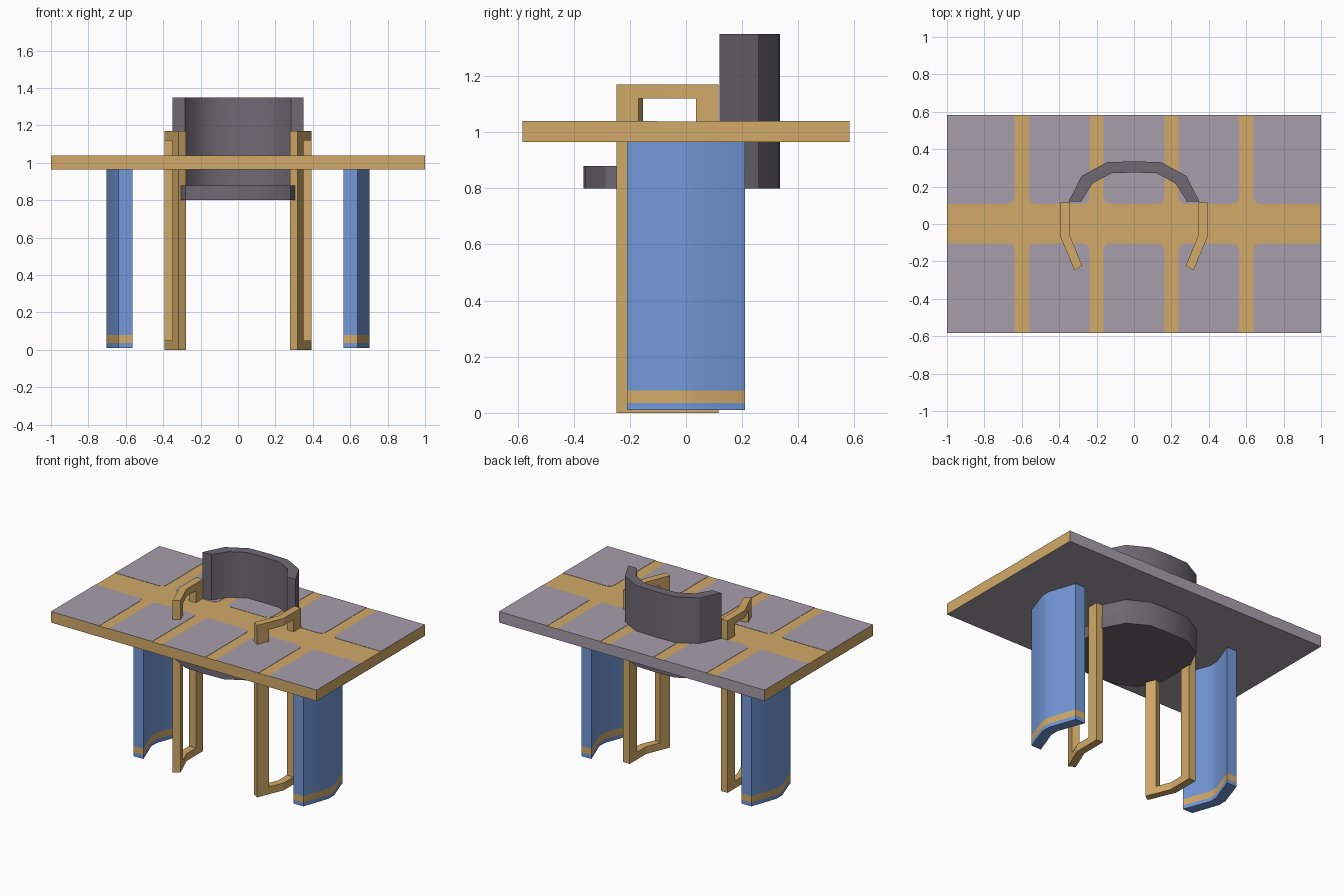
import bpy, bmesh, math

if "Cube" in bpy.data.objects:
    bpy.data.objects.remove(bpy.data.objects["Cube"])


def material(name, rgb):
    m = bpy.data.materials.new(name)
    lin = [((c / 255 + 0.055) / 1.055) ** 2.4 for c in rgb]
    m.diffuse_color = (*lin, 1)
    m.use_nodes = True
    m.node_tree.nodes["Principled BSDF"].inputs["Base Color"].default_value = m.diffuse_color
    return m


GOLD = material("gold wood", (210, 170, 104))
GRAY = material("mauve gray", (167, 159, 172))
DARK = material("dark gray", (112, 105, 116))
BLUE = material("blue", (115, 152, 216))


def prisms(name, parts, mats, rule=None, smooth=False):
    """Object made of extruded plan outlines: (points, list of z levels)."""
    bm = bmesh.new()
    for pts, levels in parts:
        rings = [[bm.verts.new((x, y, z)) for x, y in pts] for z in levels]
        bm.faces.new(rings[0])
        bm.faces.new(rings[-1])
        n = len(pts)
        for a, b in zip(rings, rings[1:]):
            for i in range(n):
                j = (i + 1) % n
                bm.faces.new((a[i], a[j], b[j], b[i]))
    bmesh.ops.recalc_face_normals(bm, faces=bm.faces)
    if rule:
        for f in bm.faces:
            f.material_index = rule(f.normal, f.calc_center_median())
    me = bpy.data.meshes.new(name)
    bm.to_mesh(me)
    bm.free()
    for m in mats:
        me.materials.append(m)
    ob = bpy.data.objects.new(name, me)
    bpy.context.collection.objects.link(ob)
    if smooth:
        bpy.ops.object.select_all(action='DESELECT')
        ob.select_set(True)
        bpy.context.view_layer.objects.active = ob
        bpy.ops.object.shade_smooth_by_angle(angle=math.radians(32))
    return ob


def mirror_x(pts, s):
    return [(x * s, y) for x, y in pts]


# Table top: gold front and ends, gray back and underside
W, D, Z0, Z1 = 1.0, 0.583, 0.965, 1.038
prisms("table_top", [([(-W, -D), (W, -D), (W, D), (-W, D)], [Z0, Z1])], [GOLD, GRAY],
       lambda n, c: 1 if n.y > 0.5 or n.z < -0.5 else 0)


# Gray inlay tiles, rounded where the gold stripes cross
def tile(x0, x1, y_in, y_out, r=0.035):
    s = 1 if y_out > y_in else -1
    pts = [(x1, y_out), (x0, y_out)]
    if x0 > -W:
        pts += [(x0 + r - r * math.cos(a), y_in + s * (r - r * math.sin(a)))
                for a in [math.pi / 8 * k for k in range(5)]]
    else:
        pts.append((x0, y_in))
    if x1 < W:
        pts += [(x1 - r + r * math.sin(a), y_in + s * (r - r * math.cos(a)))
                for a in [math.pi / 8 * k for k in range(5)]]
    else:
        pts.append((x1, y_in))
    return pts


edges = [-W]
for c in (-0.6, -0.2, 0.2, 0.6):
    edges += [c - 0.038, c + 0.038]
edges.append(W)
tiles = []
for x0, x1 in zip(edges[::2], edges[1::2]):
    tiles.append((tile(x0, x1, 0.108, D), [Z1 - 0.001, Z1 + 0.002]))
    tiles.append((tile(x0, x1, -0.104, -D), [Z1 - 0.001, Z1 + 0.002]))
prisms("table_inlay_tiles", tiles, [GRAY])

# Blue bent leg panels with a gold band near the foot
panel = [(0.64, -0.21), (0.702, -0.03), (0.702, 0.03), (0.64, 0.21),
         (0.565, 0.21), (0.632, 0.03), (0.632, -0.03), (0.565, -0.21)]
for side, s in (("left", -1), ("right", 1)):
    prisms(side + "_leg_panel", [(mirror_x(panel, s), [0.01, 0.036, 0.08, Z0])], [BLUE, GOLD],
           lambda n, c: 1 if 0.04 < c.z < 0.075 and abs(n.z) < 0.5 else 0, smooth=True)

# Chair seat: rounded outline, mirrored front to back
CY = -0.015
outer = [(0.35, 0.12), (0.28, 0.257), (0.145, 0.33), (0, 0.335)]
back_outer = outer + [(-x, y) for x, y in outer[-2::-1]]
seat = back_outer + [(x, 2 * CY - y) for x, y in reversed(back_outer)]
prisms("chair_seat", [(seat, [0.80, 0.88])], [DARK], smooth=True)

# Chair backrest: curved wall
inner = [(0.283, 0.12), (0.222, 0.217), (0.12, 0.272), (0, 0.275)]
back_inner = inner + [(-x, y) for x, y in inner[-2::-1]]
prisms("chair_backrest", [(back_outer + back_inner[::-1], [0.88, 1.35])], [DARK], smooth=True)

# Chair side frames: arm rail, floor rail and two posts
rail = [(0.393, 0.115), (0.393, -0.07), (0.318, -0.248), (0.277, -0.222), (0.343, -0.062), (0.343, 0.115)]
front_post = [(0.351, -0.17), (0.318, -0.248), (0.277, -0.222), (0.305, -0.154)]
rear_post = [(0.393, 0.115), (0.393, 0.036), (0.343, 0.036), (0.343, 0.115)]
for side, s in (("left", -1), ("right", 1)):
    prisms(side + "_chair_frame", [(mirror_x(rail, s), [0, 0.05]),
                                   (mirror_x(rail, s), [1.12, 1.17]),
                                   (mirror_x(front_post, s), [0.05, 1.12]),
                                   (mirror_x(rear_post, s), [0.05, 1.12])], [GOLD])
